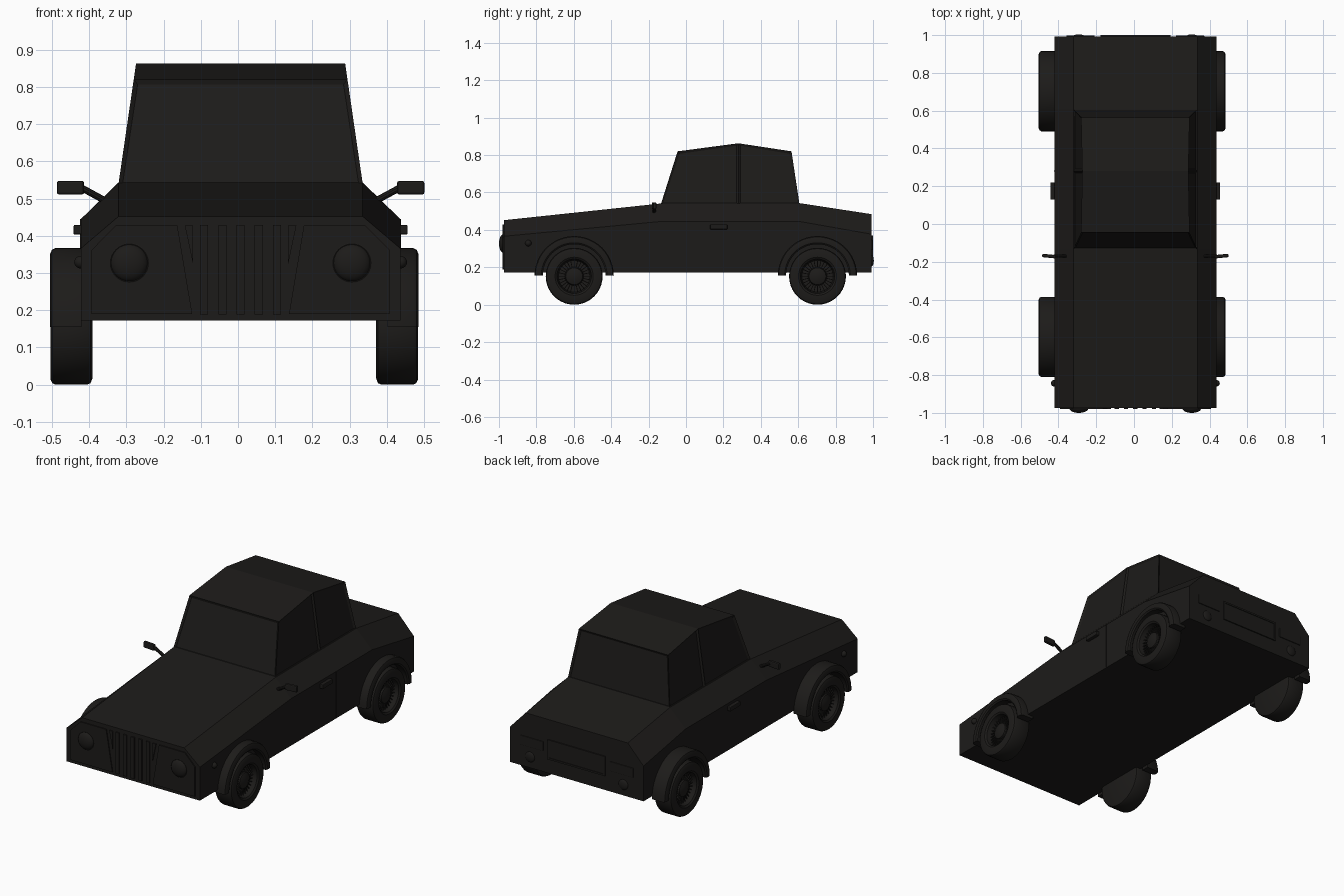
import bpy, bmesh
from math import pi, cos, sin
from mathutils import Vector, Matrix

if "Cube" in bpy.data.objects:
    bpy.data.objects.remove(bpy.data.objects["Cube"])

CX = 0.007          # body centre line
WX = -0.01          # wheel centre line
paint = bpy.data.materials.new("black_paint")
paint.diffuse_color = (0.012, 0.011, 0.010, 1)
paint.use_nodes = True
paint.node_tree.nodes["Principled BSDF"].inputs["Base Color"].default_value = paint.diffuse_color


def finish(name, bm, smooth=False, bevel=0):
    bmesh.ops.remove_doubles(bm, verts=bm.verts, dist=1e-5)
    bmesh.ops.recalc_face_normals(bm, faces=bm.faces)
    me = bpy.data.meshes.new(name)
    bm.to_mesh(me)
    bm.free()
    ob = bpy.data.objects.new(name, me)
    bpy.context.collection.objects.link(ob)
    me.materials.append(paint)
    if bevel:
        m = ob.modifiers.new("bevel", 'BEVEL')
        m.width, m.segments = bevel, 2
    if smooth:
        bpy.ops.object.select_all(action='DESELECT')
        ob.select_set(True)
        bpy.context.view_layer.objects.active = ob
        bpy.ops.object.shade_smooth_by_angle(angle=0.6)
    return ob


def loft(name, rings, closed=False, smooth=False):
    """Skin a list of equal point rings, capping the ends unless closed."""
    bm = bmesh.new()
    vs = [[bm.verts.new(p) for p in r] for r in rings]
    n, k = len(vs), len(vs[0])
    for i in range(n if closed else n - 1):
        a, b = vs[i], vs[(i + 1) % n]
        for j in range(k):
            bm.faces.new((a[j], a[(j + 1) % k], b[(j + 1) % k], b[j]))
    if not closed:
        bm.faces.new(vs[0])
        bm.faces.new(vs[-1])
    return finish(name, bm, smooth)


def turn(name, profile, centre, s, seg, sweep=2 * pi):
    """Revolve an (r, x) profile round the x axis at centre."""
    full = sweep > 6
    rings = []
    for i in range(seg + (0 if full else 1)):
        a = sweep * i / seg
        rings.append([(centre[0] + s * x, centre[1] + r * cos(a), centre[2] + r * sin(a))
                      for r, x in profile])
    return loft(name, rings, full, True)


def box(name, loc, size, bevel=0, rot=None):
    bm = bmesh.new()
    m = Matrix.Translation(loc) @ (rot or Matrix()) @ Matrix.Diagonal((*size, 1))
    bmesh.ops.create_cube(bm, size=1, matrix=m)
    return finish(name, bm, bevel=bevel)


def dome(name, loc, size):
    bm = bmesh.new()
    bmesh.ops.create_uvsphere(bm, u_segments=24, v_segments=12, radius=1,
                              matrix=Matrix.Translation(loc) @ Matrix.Diagonal((*size, 1)))
    return finish(name, bm, True)


def rod(name, a, b, r):
    a, b = Vector(a), Vector(b)
    bm = bmesh.new()
    m = Matrix.Translation((a + b) / 2) @ (b - a).to_track_quat('Z', 'Y').to_matrix().to_4x4()
    bmesh.ops.create_cone(bm, cap_ends=True, segments=10, radius1=r, radius2=r,
                          depth=(b - a).length, matrix=m)
    return finish(name, bm, True)


# Lower body: stations along y with shoulder and deck heights
stations = [(-0.973, .366, .452), (-0.135, .445, .541), (0.607, .445, .543), (0.993, .377, .484)]
loft("body", [[(CX + x, y, z) for x, z in
               ((-.429, .172), (-.429, zs), (-.328, zt), (.328, zt), (.429, zs), (.429, .172))]
              for y, zs, zt in stations])

# Cabin with recessed windows
prof = [(-.135, .535), (-.045, .82), (.28, .863), (.564, .82), (.607, .535), (.28, .535)]
bm = bmesh.new()
L, R = [[bm.verts.new((CX + s * (.328 - (z - .54) * .146), y, z)) for y, z in prof] for s in (-1, 1)]
windows = []
for S in (L, R):
    windows += [bm.faces.new([S[i] for i in q]) for q in ((0, 1, 2, 5), (5, 2, 3, 4))]
for i in range(6):
    j = (i + 1) % 6
    f = bm.faces.new((L[i], L[j], R[j], R[i]))
    if i in (0, 3):
        windows.append(f)
bmesh.ops.recalc_face_normals(bm, faces=bm.faces)
bmesh.ops.inset_individual(bm, faces=windows, thickness=.016, depth=-.008)
finish("cabin", bm)

# Grille slats
for i in range(-2, 3):
    box("grille_slat", (CX + i * .049, -.974, .309), (.022, .012, .24))

tyre = [(0, 0), (.135, 0), (.148, .005), (.152, .014), (.152, .1), (.148, .108), (.138, .113),
        (.102, .113), (.092, .106), (.084, .07), (.05, .07), (.045, .09), (.02, .1), (0, .1)]
fender = [(.168, .03), (.212, .03), (.212, .1), (.207, .109), (.196, .114), (.176, .114), (.168, .108)]

for s in (-1, 1):
    # Wheels, spokes and wheel arches
    for y in (-.598, .703):
        x0 = WX + s * .381
        turn("wheel", tyre, (x0, y, .152), s, 40)
        turn("fender", fender, (x0, y, .155), s, 24, pi)
        bm = bmesh.new()
        for i in range(28):
            m = (Matrix.Translation((x0 + s * .08, y, .152)) @ Matrix.Rotation(i * pi / 14, 4, 'X')
                 @ Matrix.Translation((0, 0, .066)) @ Matrix.Diagonal((.006, .004, .042, 1)))
            bmesh.ops.create_cube(bm, size=1, matrix=m)
        finish("wheel_spokes", bm)

    # Headlight, its panel and the tapered grille wedge
    dome("headlight", (CX + s * .299, -.976, .327), (.05, .024, .05))
    bpy.ops.mesh.primitive_torus_add(location=(CX + s * .299, -.975, .327), rotation=(pi / 2, 0, 0),
                                     major_radius=.051, minor_radius=.005,
                                     major_segments=32, minor_segments=8)
    ring = bpy.context.object
    ring.name = "headlight_ring"
    ring.data.materials.append(paint)
    for name, pts in (("headlight_panel", ((.4, .362), (.335, .428), (.17, .428), (.13, .19), (.4, .19))),
                      ("grille_wedge", ((.15, .428), (.128, .428), (.128, .325)))):
        loft(name, [[(CX + s * x, y, z) for x, z in pts] for y in (-.979, -.965)])

    # Side lamp, door handle and door seam
    dome("side_lamp", (CX + s * .429, -.843, .329), (.018, .017, .017))
    box("door_handle", (CX + s * .436, .175, .416), (.026, .092, .026), .004)
    box("door_seam", (CX + s * .428, .28, .31), (.006, .006, .27))

    # Door mirror
    rod("mirror_arm", (CX + s * .36, -.17, .492), (CX + s * .43, -.17, .53), .009)
    box("mirror_head", (CX + s * .457, -.17, .529), (.073, .018, .037), .006,
        Matrix.Rotation(s * .1, 4, 'Z'))

    # Tail lamps
    box("tail_lamp", (CX + s * .29, .993, .32), (.15, .01, .055), .003)
    dome("reverse_lamp", (CX + s * .3, .993, .235), (.03, .011, .03))

# Rear plate with a raised rim
box("rear_plate", (CX, .992, .312), (.35, .008, .1))
for s in (-1, 1):
    box("plate_rim", (CX, .994, .312 + s * .052), (.37, .012, .01))
    box("plate_rim_end", (CX + s * .18, .994, .312), (.01, .012, .1))
